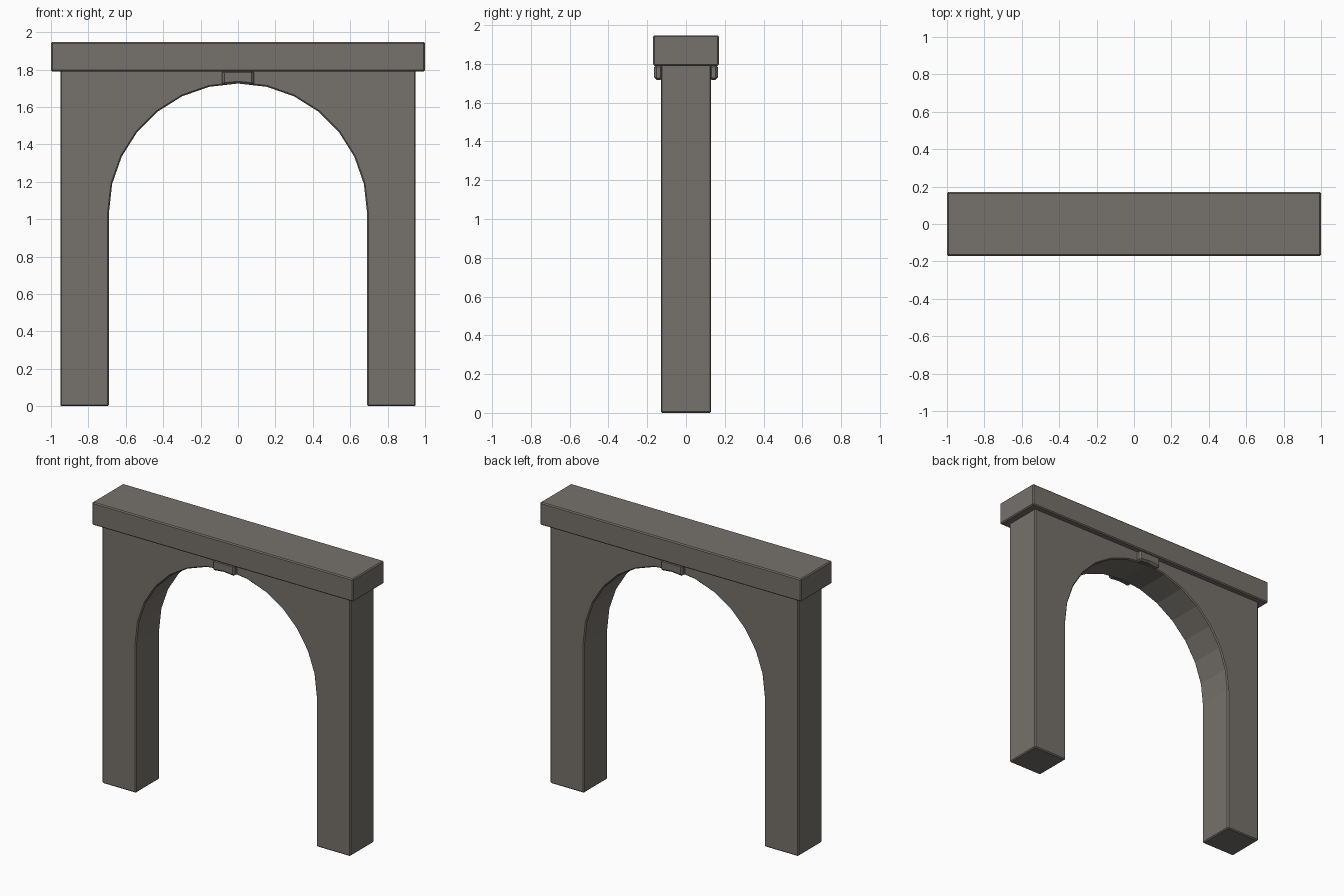
import bpy, bmesh, math

if "Cube" in bpy.data.objects:
    bpy.data.objects.remove(bpy.data.objects["Cube"])

# Warm dark stone colour
stone = bpy.data.materials.new("stone")
stone.diffuse_color = (0.18, 0.165, 0.145, 1)
stone.use_nodes = True
stone.node_tree.nodes["Principled BSDF"].inputs["Base Color"].default_value = stone.diffuse_color


def prism(name, profile, y0, y1, bevel):
    """Extrude an XZ outline from y0 to y1 and soften its sharp edges."""
    bm = bmesh.new()
    face = bm.faces.new([bm.verts.new((x, y0, z)) for x, z in profile])
    out = bmesh.ops.extrude_face_region(bm, geom=[face])
    verts = [v for v in out["geom"] if isinstance(v, bmesh.types.BMVert)]
    bmesh.ops.translate(bm, verts=verts, vec=(0, y1 - y0, 0))
    bmesh.ops.recalc_face_normals(bm, faces=bm.faces)
    mesh = bpy.data.meshes.new(name)
    bm.to_mesh(mesh)
    bm.free()
    mesh.materials.append(stone)
    obj = bpy.data.objects.new(name, mesh)
    bpy.context.collection.objects.link(obj)
    mod = obj.modifiers.new("Edge bevel", "BEVEL")
    mod.width = bevel
    mod.segments = 1
    mod.limit_method = "ANGLE"
    mod.angle_limit = math.radians(30)
    return obj


HALF, TOP, RADIUS, SPRING, SIDES = 0.95, 1.797, 0.69, 1.035, 14

# Arched wall with two legs
arc = [(RADIUS * math.cos(math.pi * i / SIDES),
        SPRING + RADIUS * math.sin(math.pi * i / SIDES)) for i in range(SIDES + 1)]
outline = [(-HALF, 0), (-HALF, TOP), (HALF, TOP), (HALF, 0), (RADIUS, 0)]
prism("arch_wall", outline + arc + [(-RADIUS, 0)], -0.13, 0.13, 0.007)

# Lintel slab
prism("lintel", [(-1, 1.79), (1, 1.79), (1, 1.947), (-1, 1.947)],
      -0.17, 0.17, 0.007)

# Keystone projections on front and back, following the arch underneath
key = [(-0.085, 1.795), (-0.085, 1.716), (0, 1.725), (0.085, 1.716), (0.085, 1.795)]
for side, name in ((-1, "front_keystone"), (1, "back_keystone")):
    prism(name, key, side * 0.12, side * 0.164, 0.012)
